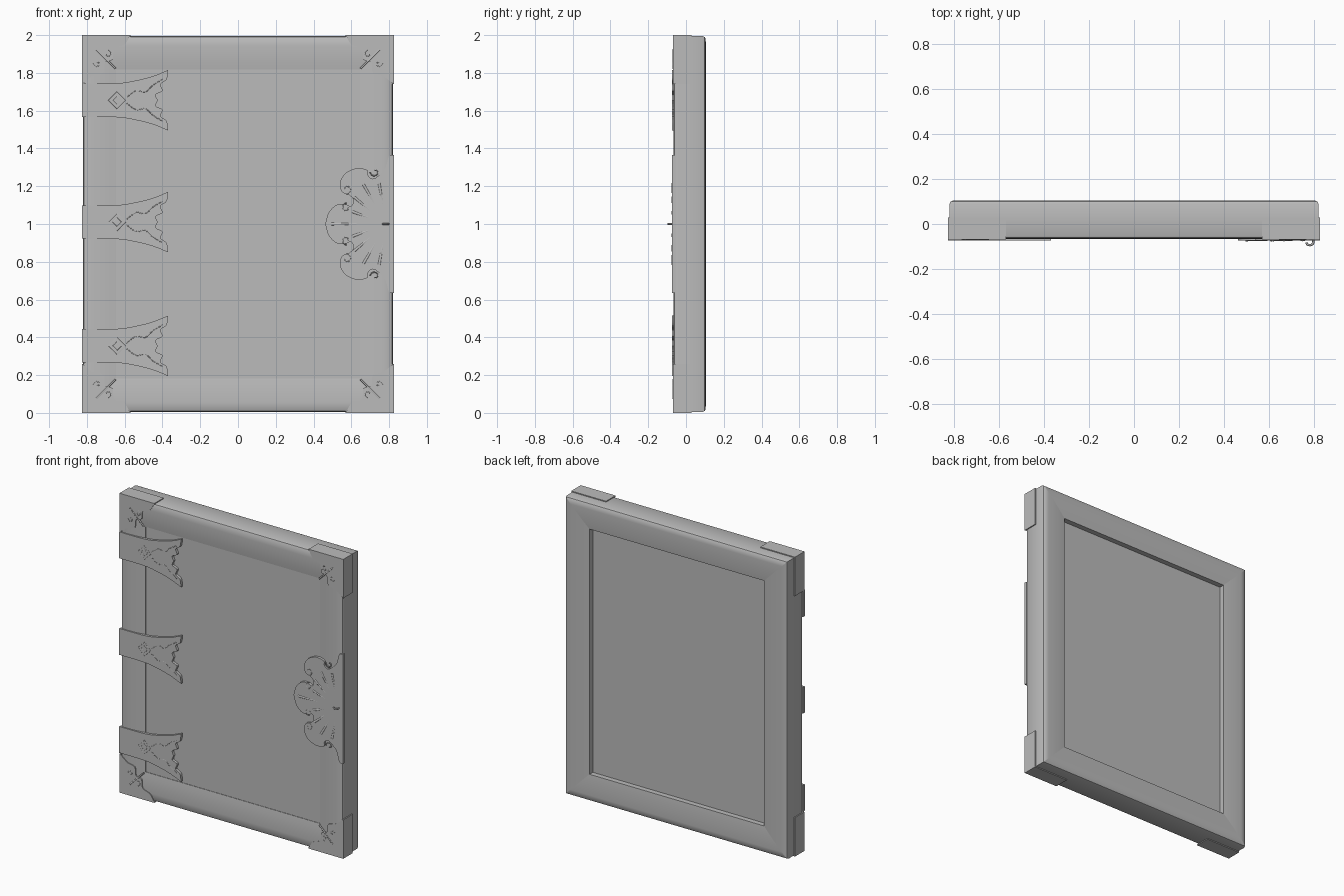
import bpy, bmesh, math
from mathutils import Vector

cube = bpy.data.objects.get("Cube")
if cube:
    bpy.data.objects.remove(cube, do_unlink=True)

grey = bpy.data.materials.new("plain grey")
grey.use_nodes = True
colour = (0.5, 0.5, 0.5, 1)
grey.diffuse_color = colour
grey.node_tree.nodes["Principled BSDF"].inputs["Base Color"].default_value = colour

W, H, MID = 0.82, 0.994, 1.0      # frame half width, half height, centre height
FRONT, SEAT = -0.073, -0.056      # faces of the metal plates


def finish(name, bm, smooth=False):
    bmesh.ops.recalc_face_normals(bm, faces=bm.faces)
    mesh = bpy.data.meshes.new(name)
    bm.to_mesh(mesh)
    bm.free()
    mesh.materials.append(grey)
    obj = bpy.data.objects.new(name, mesh)
    bpy.context.collection.objects.link(obj)
    if smooth:
        bpy.ops.object.select_all(action='DESELECT')
        obj.select_set(True)
        bpy.context.view_layer.objects.active = obj
        bpy.ops.object.shade_smooth_by_angle(angle=math.radians(35))
    return obj


def box(name, lo, hi):
    bm = bmesh.new()
    bmesh.ops.create_cube(bm, size=1)
    for v in bm.verts:
        v.co = [a + (c + 0.5) * (b - a) for a, b, c in zip(lo, hi, v.co)]
    return finish(name, bm)


def plate(name, outline, front=FRONT, back=SEAT):
    """Flat metal plate from an (x, z) outline."""
    bm = bmesh.new()
    face = bm.faces.new([bm.verts.new((x, back, z)) for x, z in outline])
    ext = bmesh.ops.extrude_face_region(bm, geom=[face])
    for v in ext["geom"]:
        if isinstance(v, bmesh.types.BMVert):
            v.co.y = front
    return finish(name, bm)


def wire(name, points, radius, taper=False, closed=False):
    """Round bar along 3D points."""
    cu = bpy.data.curves.new(name, 'CURVE')
    cu.dimensions = '3D'
    cu.bevel_depth = radius
    cu.bevel_resolution = 2
    cu.use_fill_caps = True
    sp = cu.splines.new('POLY')
    sp.points.add(len(points) - 1)
    sp.use_cyclic_u = closed
    for i, p in enumerate(points):
        sp.points[i].co = (*p, 1)
        sp.points[i].radius = 0.25 + 0.75 * i / (len(points) - 1) if taper else 1
    cu.materials.append(grey)
    obj = bpy.data.objects.new(name, cu)
    bpy.context.collection.objects.link(obj)
    return obj


def smooth_path(points, steps=5):
    """Rounded open path through 2D points."""
    p = [Vector(q) for q in points]
    p = [2 * p[0] - p[1]] + p + [2 * p[-1] - p[-2]]
    out = []
    for a, b, c, d in zip(p, p[1:], p[2:], p[3:]):
        for i in range(steps):
            t = i / steps
            out.append(0.5 * (2 * b + (c - a) * t + (2 * a - 5 * b + 4 * c - d) * t * t
                              + (3 * b - a - 3 * c + d) * t ** 3))
    return [tuple(q) for q in out + [p[-2]]]


def curl(cx, cz, r, start, turn):
    """Spiral line in the plate surface."""
    pts = []
    for i in range(15):
        t = i / 14
        a = math.radians(start) + turn * t * 5
        pts.append((cx + r * (1 - 0.75 * t) * math.cos(a), FRONT + 0.002,
                    cz + r * (1 - 0.75 * t) * math.sin(a)))
    return pts


# Mitred frame: profile is (inset from the outer edge, depth)
profile = [(0, -0.054), (0.004, -0.061), (0.014, -0.065), (0.05, -0.066), (0.1, -0.064),
           (0.14, -0.06), (0.175, -0.055), (0.175, 0.097), (0.14, 0.101), (0.09, 0.104),
           (0.04, 0.105), (0.014, 0.104), (0.004, 0.099), (0, 0.09)]


def frame_member(name, ends):
    bm = bmesh.new()
    loops = [[bm.verts.new((sx * (W - d), y, MID + sz * (H - d))) for d, y in profile]
             for sx, sz in ends]
    n = len(profile)
    for i in range(n):
        j = (i + 1) % n
        bm.faces.new((loops[0][i], loops[0][j], loops[1][j], loops[1][i]))
    for loop in loops:
        bm.faces.new(loop)
    finish(name, bm, smooth=True)


frame_member("top_rail", [(-1, 1), (1, 1)])
frame_member("bottom_rail", [(-1, -1), (1, -1)])
frame_member("right_stile", [(-1, -1), (-1, 1)])
frame_member("left_stile", [(1, -1), (1, 1)])
box("door_panel", (-0.66, -0.052, 0.17), (0.66, 0.062, 1.83))

# Corner brackets: scalloped front plate, wrapped edges, raised mitre bar and curls
edge = smooth_path([(0.57, 1.0), (0.6, 0.95), (0.655, 0.925), (0.665, 0.87), (0.705, 0.855),
                    (0.715, 0.8), (0.765, 0.785), (0.8, 0.76), (0.826, 0.74)])
for sx, side in ((-1, "right"), (1, "left")):
    for sz, level in ((-1, "bottom"), (1, "top")):
        tag = f"{level}_{side}"

        def at(x, z):
            return sx * x, MID + sz * z

        plate(tag + "_bracket", [at(x, z) for x, z in edge + [(0.826, 1.0)]], -0.07)
        x0, x1 = sorted((sx * (W - 0.004), sx * 0.827))
        z0, z1 = sorted((MID + sz * 0.74, MID + sz))
        box(tag + "_bracket_side", (x0, -0.07, z0), (x1, 0.03, z1))
        x0, x1 = sorted((sx * 0.57, sx * 0.827))
        z0, z1 = sorted((MID + sz * (H - 0.004), MID + sz))
        box(tag + "_bracket_cap", (x0, -0.07, z0), (x1, 0.03, z1))
        bar = [at(0.648, 0.822), at(0.75, 0.924)]
        wire(tag + "_mitre_bar", [(x, -0.067, z) for x, z in bar], 0.005)
        for k, (cx, cz) in enumerate(((0.69, 0.9), (0.745, 0.85))):
            pts = [(sx * x, y + 0.003, MID + sz * z)
                   for x, y, z in curl(cx, cz, 0.02, 90 - 90 * k, 1 - 2 * k)]
            wire(f"{tag}_curl_{k}", pts, 0.003)

# Three flared strap hinges with scalloped ends, diamonds and vine relief
upper = smooth_path([(-0.827, 0.088), (-0.64, 0.09), (-0.54, 0.105), (-0.45, 0.128), (-0.37, 0.16)])
tip = smooth_path([(-0.37, 0.16), (-0.378, 0.11), (-0.41, 0.085), (-0.4, 0.05), (-0.435, 0.03),
                   (-0.425, 0)])[1:]
half = upper + tip
strap = half + [(x, -z) for x, z in half[-2::-1]]
for height, level in ((0.355, "bottom"), (1.01, "middle"), (1.655, "top")):
    plate(level + "_hinge", [(x, height + z) for x, z in strap])
    for r in (0.022, 0.045):
        ring = [(-0.64 + r * math.cos(a * math.pi / 2), FRONT + 0.002,
                 height + r * math.sin(a * math.pi / 2)) for a in range(4)]
        wire(level + "_hinge_diamond", ring, 0.003, closed=True)
    for s in (-1, 1):
        vine = smooth_path([(-0.59, 0.015), (-0.54, 0.05), (-0.49, 0.045), (-0.45, 0.08), (-0.4, 0.11)])
        wire(level + "_hinge_vine", [(x, FRONT + 0.002, height + s * z) for x, z in vine], 0.003)

# Shell shaped clasp plate
shell = smooth_path([(0.826, 0.365), (0.8, 0.36), (0.785, 0.31), (0.77, 0.28), (0.72, 0.24),
                     (0.69, 0.255), (0.685, 0.285), (0.63, 0.295), (0.57, 0.27), (0.54, 0.22),
                     (0.55, 0.17), (0.585, 0.155), (0.61, 0.13), (0.6, 0.095), (0.565, 0.105),
                     (0.52, 0.1), (0.48, 0.06), (0.462, 0)])
plate("clasp_shell", [(x, MID + z) for x, z in shell + [(x, -z) for x, z in shell[-2::-1]]])
for i in range(9):
    a = math.radians(100 + 20 * i)
    reach = (0.22, 0.24, 0.22, 0.19, 0.29)[min(i, 8 - i)]
    path = [(min(0.82, 0.785 + r * reach * math.cos(a)), FRONT + 0.005, MID + r * reach * math.sin(a))
            for r in (0.08, 0.4, 0.7, 1)]
    wire(f"clasp_flute_{i}", path, 0.009, taper=True)
for s in (-1, 1):
    for cx, cz, start in ((0.725, 0.275, 180), (0.575, 0.185, 270), (0.575, 0.085, 90)):
        wire("clasp_curl", [(x, y, MID + s * z) for x, y, z in curl(cx, cz, 0.026, start, 1)], 0.003)

# Small hook on the clasp
hook = smooth_path([(0.795, -0.068), (0.797, -0.084), (0.785, -0.094), (0.77, -0.09), (0.768, -0.082)])
wire("clasp_hook", [(x, y, MID) for x, y in hook], 0.005)
